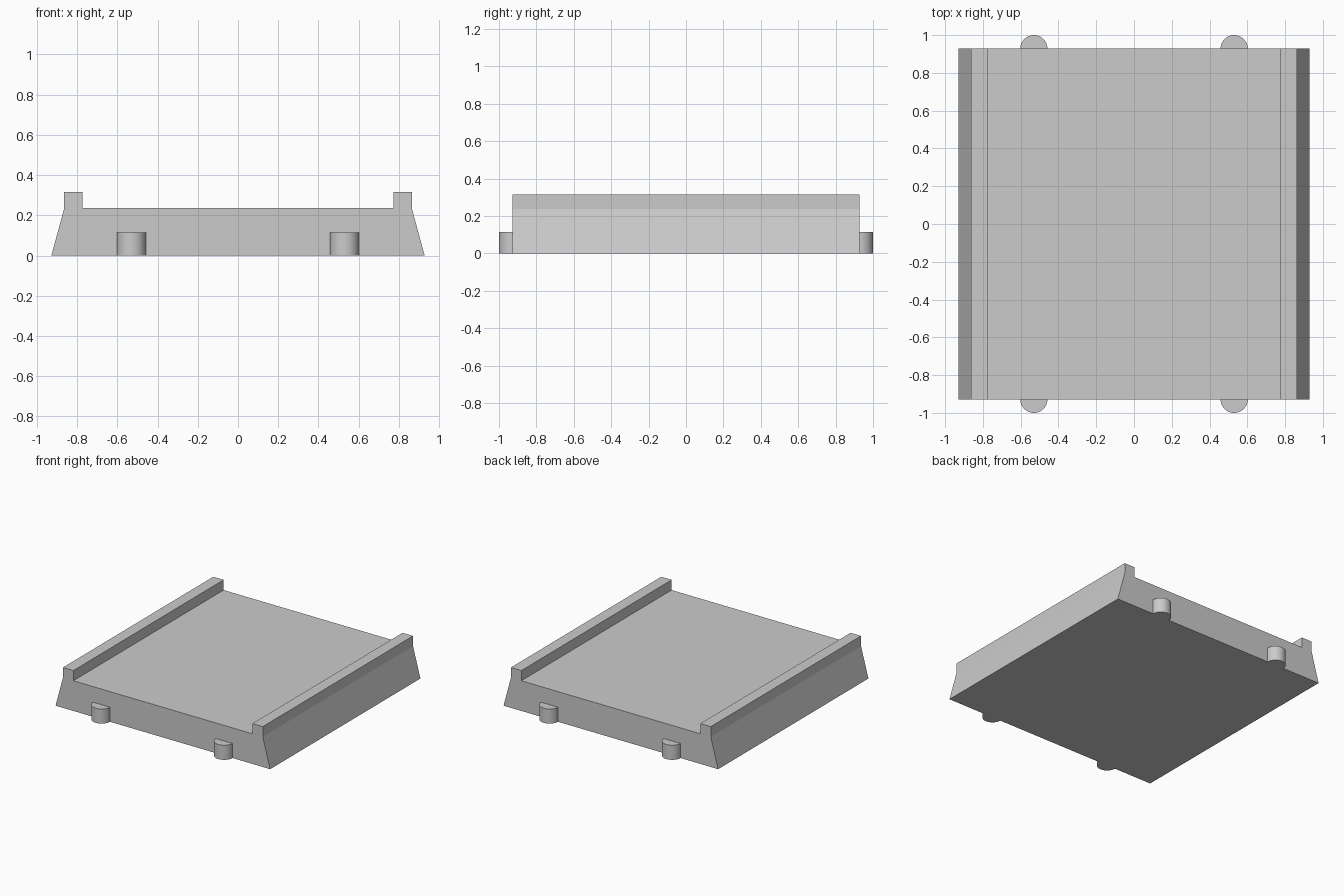
import bpy
import bmesh
from math import cos, sin, pi

cube = bpy.data.objects.get("Cube")
if cube:
    bpy.data.objects.remove(cube, do_unlink=True)

HALF = 0.928           # half width and half length of the deck
PEG_RADIUS = 0.072
PEG_HEIGHT = 0.114
PEG_X = 0.53

grey = bpy.data.materials.new("plain grey")
grey.use_nodes = True
colour = (0.6, 0.6, 0.6, 1)
grey.diffuse_color = colour
grey.node_tree.nodes["Principled BSDF"].inputs["Base Color"].default_value = colour


def extrude_outline(name, points, direction):
    """Make a closed solid from a flat outline swept along a direction."""
    bm = bmesh.new()
    face = bm.faces.new([bm.verts.new(p) for p in points])
    swept = bmesh.ops.extrude_face_region(bm, geom=[face])["geom"]
    verts = [v for v in swept if isinstance(v, bmesh.types.BMVert)]
    bmesh.ops.translate(bm, verts=verts, vec=direction)
    bmesh.ops.recalc_face_normals(bm, faces=bm.faces)
    mesh = bpy.data.meshes.new(name)
    bm.to_mesh(mesh)
    bm.free()
    mesh.materials.append(grey)
    obj = bpy.data.objects.new(name, mesh)
    bpy.context.collection.objects.link(obj)
    return obj


# Deck with sloping sides and a raised rail along each edge
right_half = [(HALF, 0), (0.864, 0.236), (0.864, 0.316), (0.774, 0.316), (0.774, 0.236)]
profile = right_half + [(-x, z) for x, z in reversed(right_half)]
extrude_outline("deck_with_rails", [(x, -HALF, z) for x, z in profile], (0, 2 * HALF, 0))

# Half-round pegs on the front and back walls
STEPS = 24
for side, end in (("front", -1), ("back", 1)):
    for hand, sx in (("left", 1), ("right", -1)):
        arc = [(sx * PEG_X + PEG_RADIUS * cos(pi * i / STEPS),
                end * (HALF + PEG_RADIUS * sin(pi * i / STEPS)), 0)
               for i in range(STEPS + 1)]
        peg = extrude_outline(f"{side}_{hand}_peg", arc, (0, 0, PEG_HEIGHT))
        bpy.ops.object.select_all(action="DESELECT")
        peg.select_set(True)
        bpy.context.view_layer.objects.active = peg
        bpy.ops.object.shade_smooth_by_angle()
